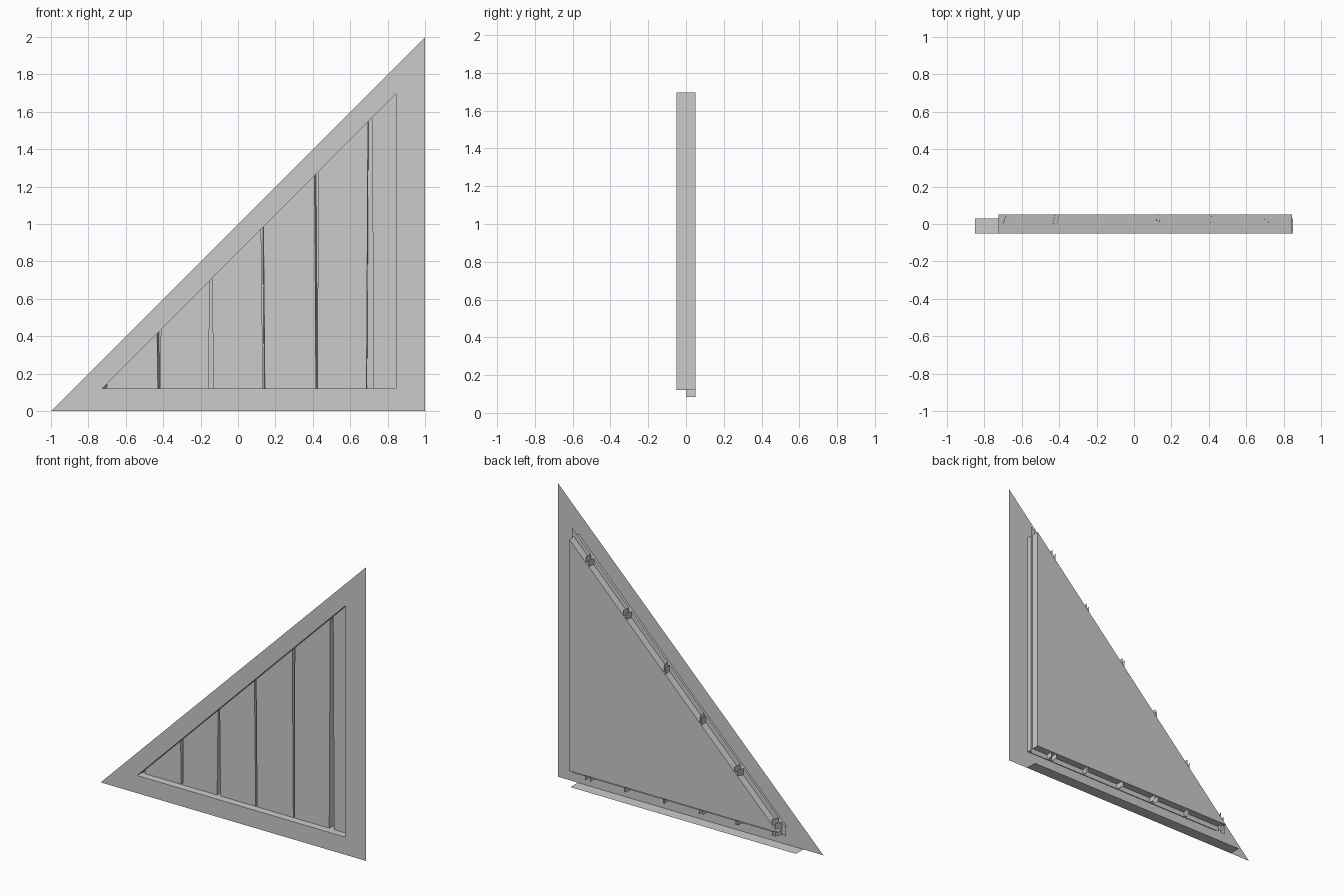
import bpy

if "Cube" in bpy.data.objects:
    bpy.data.objects.remove(bpy.data.objects["Cube"])

FRONT, MID, BACK = -0.05, 0.0, 0.05


def add_mesh(name, verts, faces):
    mesh = bpy.data.meshes.new(name)
    mesh.from_pydata(verts, [], faces)
    mesh.update()
    obj = bpy.data.objects.new(name, mesh)
    bpy.context.collection.objects.link(obj)
    return obj


def at_y(points, y):
    return [(x, y, z) for x, z in points]


outer = [(-1, 0), (1, 0), (1, 2)]
inner = [(-0.725, 0.12), (0.845, 0.12), (0.845, 1.697)]
ring = [(i, (i + 1) % 3, (i + 1) % 3 + 3, i + 3) for i in range(3)]

# flat triangular face with a triangular opening
add_mesh("front_frame", at_y(outer + inner, FRONT), ring)

# opening sides and closed back
flipped = [f[::-1] for f in ring]
add_mesh("recess_sides", at_y(inner, FRONT) + at_y(inner, BACK), flipped)
add_mesh("back_panel", at_y(inner, BACK), [(2, 1, 0)])

# narrow ledge under the frame
add_mesh("bottom_ledge", [(-0.85, FRONT, 0), (0.85, FRONT, 0),
                          (0.85, 0.03, 0), (-0.85, 0.03, 0)], [(3, 2, 1, 0)])

# plank gaps: left bottom, left top, right bottom, right top, backward lean
LOW, RISE = 0.085, 0.895
gaps = [(-0.722, -0.722, -0.703, -0.700, 0.018),
        (-0.428, -0.433, -0.417, -0.412, 0.010),
        (-0.158, -0.150, -0.131, -0.139, 0.000),
        (0.134, 0.123, 0.144, 0.136, -0.004),
        (0.417, 0.409, 0.425, 0.428, 0.008),
        (0.687, 0.695, 0.725, 0.717, 0.003)]

# each plank: front sheet plus its edges turned backward at the gaps
starts = [(-0.755, -0.755, None)] + [(g[2], g[3], g[4]) for g in gaps]
ends = [(g[0], g[1], g[4]) for g in gaps] + [(0.86, 0.86, None)]
for i, (a, b) in enumerate(zip(starts, ends)):
    verts = at_y([(a[0], LOW), (b[0], LOW), (b[1], b[1] + RISE), (a[1], a[1] + RISE)], MID)
    faces = [(0, 1, 2, 3)]
    for lower, upper, (xb, xt, lean) in ((0, 3, a), (1, 2, b)):
        if lean is None:
            continue
        n = len(verts)
        verts += [(xb + lean, BACK, LOW), (xt + lean, BACK, xt + RISE)]
        faces.append((lower, upper, n + 1, n) if lower == 0 else (upper, lower, n, n + 1))
    add_mesh(f"plank_{i + 1}", verts, faces)
